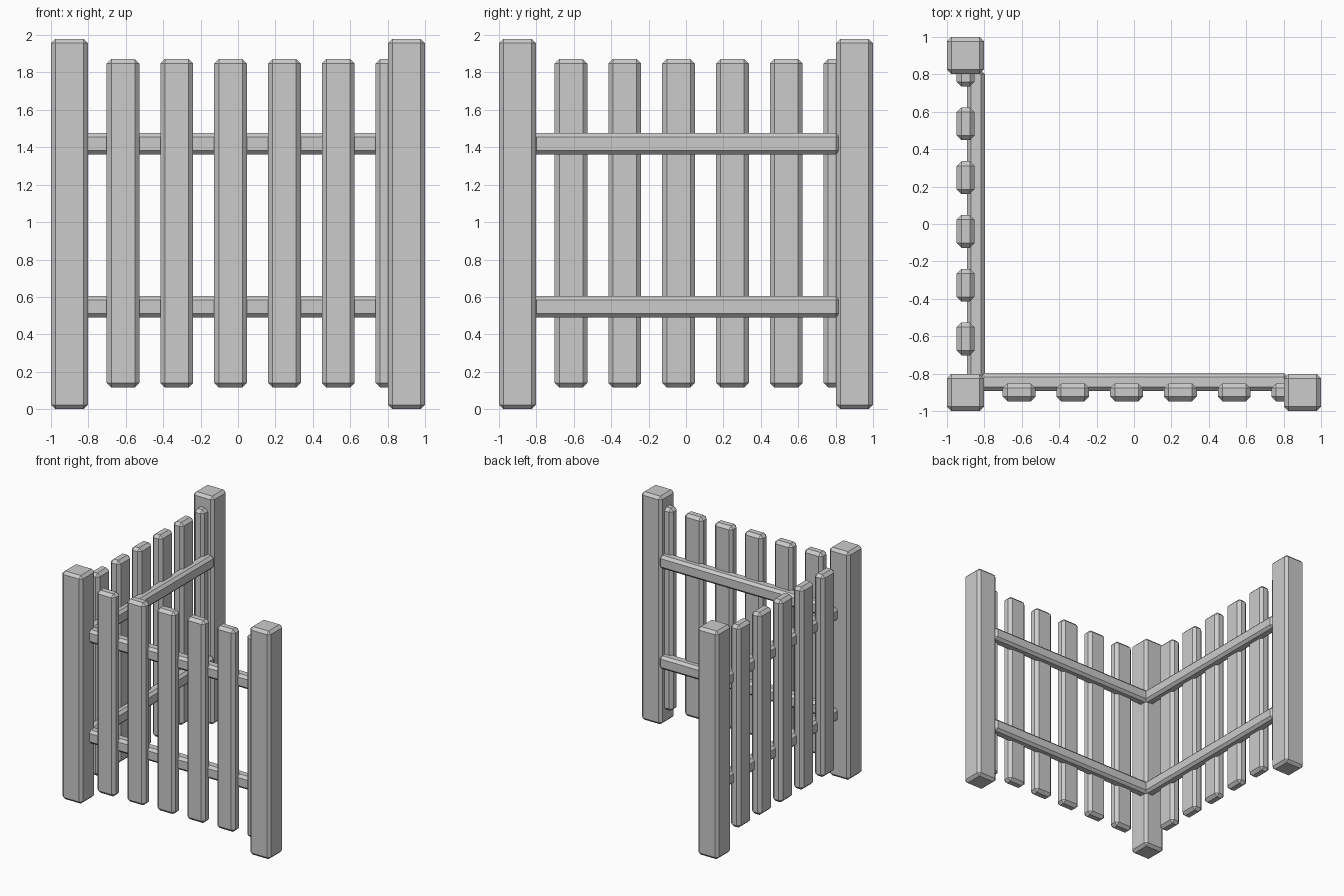
import bpy, bmesh
from mathutils import Vector

if "Cube" in bpy.data.objects:
    bpy.data.objects.remove(bpy.data.objects["Cube"])


def board(name, lo, hi, chamfer, swap=False):
    """Chamfered box between two corners; swap exchanges x and y for the side run."""
    if swap:
        lo, hi = (lo[1], lo[0], lo[2]), (hi[1], hi[0], hi[2])
    lo, hi = Vector(lo), Vector(hi)
    bm = bmesh.new()
    bmesh.ops.create_cube(bm, size=1)
    for v in bm.verts:
        v.co = Vector([(v.co[i] + 0.5) * (hi[i] - lo[i]) + lo[i] for i in range(3)])
    bmesh.ops.bevel(bm, geom=bm.edges[:], offset=chamfer, segments=1,
                    affect='EDGES', profile=0.5)
    mesh = bpy.data.meshes.new(name)
    bm.to_mesh(mesh)
    bm.free()
    obj = bpy.data.objects.new(name, mesh)
    bpy.context.collection.objects.link(obj)
    return obj


# Three posts: the corner and the two free ends
W = 0.197
for name, x, y in (("corner_post", -1, -1), ("front_end_post", 1 - W, -1),
                   ("side_end_post", -1, 1 - W)):
    board(name, (x, y, 0), (x + W, y + W, 1.98), 0.023)

# Two identical runs meeting at the corner
for run, swap in (("front", False), ("side", True)):
    # Pickets, the last one partly sunk into the end post
    for i in range(6):
        x = -0.702 + 0.2875 * i
        board(f"{run}_picket_{i + 1}", (x, -0.948, 0.115),
              (x + 0.175, -0.852, 1.873), 0.025, swap)
    # Rails behind the pickets
    for level, z in (("lower", 0.49), ("upper", 1.362)):
        board(f"{run}_{level}_rail", (-0.895, -0.893, z),
              (0.823, -0.797, z + 0.115), 0.022, swap)
